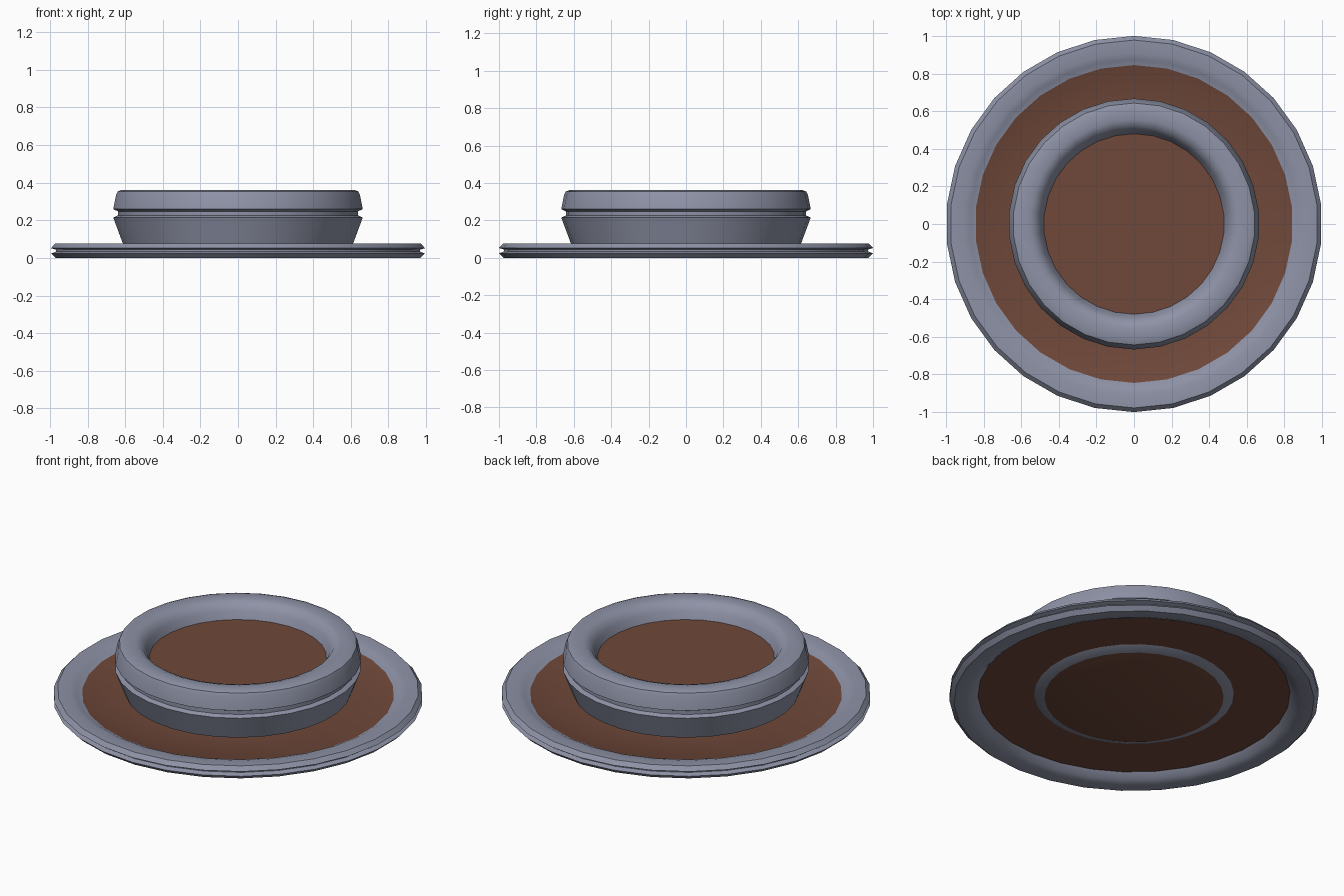
import bpy, bmesh, math

if "Cube" in bpy.data.objects:
    bpy.data.objects.remove(bpy.data.objects["Cube"])

SIDES = 30


def material(name, rgb):
    m = bpy.data.materials.new(name)
    m.diffuse_color = (*rgb, 1.0)
    m.use_nodes = True
    m.node_tree.nodes["Principled BSDF"].inputs["Base Color"].default_value = m.diffuse_color
    return m


grey = material("blue grey", (0.27, 0.288, 0.381))
brown = material("red brown", (0.162, 0.065, 0.042))


def lathe(name, profile, brown_segments):
    """Spin a closed (r, z) profile; r == 0 becomes a pole vertex."""
    bm = bmesh.new()
    rings = []
    for r, z in profile:
        if r == 0:
            rings.append([bm.verts.new((0, 0, z))] * SIDES)
        else:
            rings.append([bm.verts.new((r * math.cos(a), r * math.sin(a), z))
                          for a in (math.pi / 2 + 2 * math.pi * i / SIDES
                                    for i in range(SIDES))])
    for k in range(len(rings) - 1):
        lo, hi = rings[k], rings[k + 1]
        for i in range(SIDES):
            j = (i + 1) % SIDES
            quad = list(dict.fromkeys((lo[i], lo[j], hi[j], hi[i])))
            f = bm.faces.new(quad)
            f.material_index = 1 if k in brown_segments else 0
    bmesh.ops.recalc_face_normals(bm, faces=bm.faces)
    mesh = bpy.data.meshes.new(name)
    bm.to_mesh(mesh)
    bm.free()
    mesh.materials.append(grey)
    mesh.materials.append(brown)
    ob = bpy.data.objects.new(name, mesh)
    bpy.context.collection.objects.link(ob)
    bpy.ops.object.select_all(action='DESELECT')
    ob.select_set(True)
    bpy.context.view_layer.objects.active = ob
    bpy.ops.object.shade_smooth_by_angle(angle=math.radians(40))
    return ob


# wide base plate: thin brown web with a grooved grey rim
base = [(0.53, 0.043), (0.845, 0.043), (0.875, 0.014), (0.91, 0.0), (0.975, 0.0),
        (1.0, 0.024), (0.972, 0.034), (0.972, 0.044), (1.0, 0.052),
        (0.978, 0.076), (0.91, 0.076), (0.875, 0.066), (0.845, 0.05), (0.53, 0.05)]
lathe("base_plate", base, {0, 12})

# raised hub: tall grooved ring closed by brown discs above and below
hub = [(0, 0.022), (0.485, 0.022), (0.54, 0.043), (0.615, 0.075), (0.667, 0.215),
       (0.642, 0.226), (0.642, 0.248), (0.667, 0.26), (0.652, 0.335),
       (0.643, 0.354), (0.622, 0.362), (0.555, 0.362), (0.522, 0.35),
       (0.498, 0.315), (0.48, 0.27), (0, 0.27)]
lathe("raised_hub", hub, {0, len(hub) - 2})
